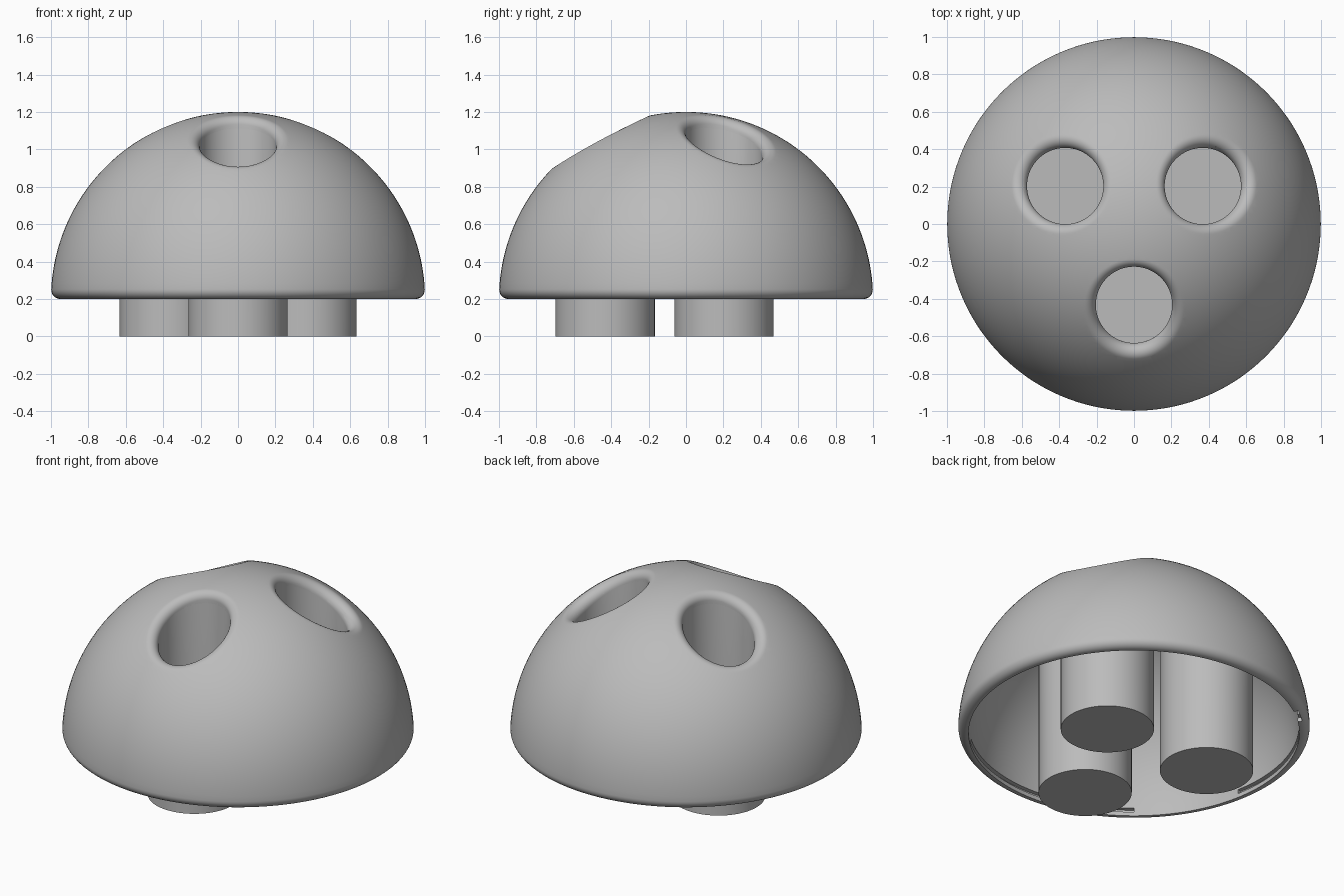
import bpy, bmesh, math
from math import cos, sin, sqrt, pi, radians

if "Cube" in bpy.data.objects:
    bpy.data.objects.remove(bpy.data.objects["Cube"])

BASE = 0.2        # height of the dome's rim
INNER = 0.94      # inside radius of the dome
FILLET = 0.05     # rounding radius of rim and hole edges
HOLE, TUBE = 0.204, 0.265
FLOOR = 0.06      # pocket floor height
CENTRES = [(0, -0.432), (0.368, 0.203), (-0.368, 0.203)]
SIDES = 96

grey = bpy.data.materials.new("grey")
grey.use_nodes = True
grey.diffuse_color = (0.5, 0.5, 0.5, 1)
grey.node_tree.nodes["Principled BSDF"].inputs["Base Color"].default_value = (0.5, 0.5, 0.5, 1)


def skin(name, rings, loop_ends=False):
    """Bridge equal closed rings of points, then cap the ends or join them."""
    bm = bmesh.new()
    loops = [[bm.verts.new(p) for p in ring] for ring in rings]
    n = len(loops[0])
    pairs = list(zip(loops, loops[1:]))
    if loop_ends:
        pairs.append((loops[-1], loops[0]))
    else:
        bm.faces.new(loops[0])
        bm.faces.new(loops[-1])
    for a, b in pairs:
        for i in range(n):
            j = (i + 1) % n
            bm.faces.new((a[i], a[j], b[j], b[i]))
    bmesh.ops.recalc_face_normals(bm, faces=bm.faces)
    mesh = bpy.data.meshes.new(name)
    bm.to_mesh(mesh)
    bm.free()
    mesh.materials.append(grey)
    obj = bpy.data.objects.new(name, mesh)
    bpy.context.collection.objects.link(obj)
    return obj


def circle(c, r, height):
    """Ring around c whose height is a function of x and y."""
    pts = []
    for i in range(SIDES):
        a = 2 * pi * i / SIDES
        x, y = c[0] + r * cos(a), c[1] + r * sin(a)
        pts.append((x, y, height(x, y)))
    return pts


def on_sphere(radius):
    return lambda x, y: BASE + sqrt(radius ** 2 - x * x - y * y)


def hole_cutter(c):
    """Straight bore that flares into the dome along a rolling-ball fillet."""
    rings = [circle(c, HOLE, lambda x, y: FLOOR)]
    steps = 10
    centres = circle(c, HOLE + FILLET, on_sphere(1 - FILLET))
    for k in range(steps + 1):
        ring = []
        for i, (x, y, z) in enumerate(centres):
            a = 2 * pi * i / SIDES
            inward = (-cos(a), -sin(a), 0)
            outward = [v / (1 - FILLET) for v in (x, y, z - BASE)]
            angle = math.acos(sum(p * q for p, q in zip(inward, outward)))
            t = k / steps
            u, v = sin((1 - t) * angle) / sin(angle), sin(t * angle) / sin(angle)
            ring.append([m + FILLET * (u * p + v * q)
                         for m, p, q in zip((x, y, z), inward, outward)])
        rings.append(ring)
    rings.append([(x * 1.2, y * 1.2, BASE + (z - BASE) * 1.2) for x, y, z in rings[-1]])
    return skin("hole_cutter", rings)


def arc_cutter(start, end, low, high):
    """Curved bar that cuts a groove into the inside of the rim."""
    n = max(2, int((end - start) / 3))
    rings = []
    for k in range(n + 1):
        a = radians(start + (end - start) * k / n)
        rings.append([(r * cos(a), r * sin(a), z) for r, z in
                      ((0.9, low), (0.965, low), (0.965, high), (0.9, high))])
    return skin("groove_cutter", rings)


def cut(obj, cutters):
    bpy.context.view_layer.objects.active = obj
    for cutter in cutters:
        mod = obj.modifiers.new("cut", 'BOOLEAN')
        mod.operation, mod.solver, mod.object = 'DIFFERENCE', 'EXACT', cutter
        bpy.ops.object.modifier_apply(modifier=mod.name)


# Dome shell: lathed profile with a rounded rim
rim_x = sqrt((1 - FILLET) ** 2 - FILLET ** 2)
tangent = math.asin(FILLET / (1 - FILLET))
top = radians(89.7)
profile = [(INNER * cos(top * (1 - k / 40)), BASE + INNER * sin(top * (1 - k / 40)))
           for k in range(41)]
for k in range(9):
    a = -pi / 2 + (pi / 2 + tangent) * k / 8
    profile.append((rim_x + FILLET * cos(a), BASE + FILLET + FILLET * sin(a)))
for k in range(1, 49):
    a = tangent + (top - tangent) * k / 48
    profile.append((cos(a), BASE + sin(a)))
SIDES = 144
dome = skin("dome", [circle((0, 0), r, lambda x, y, z=z: z) for r, z in profile], True)
# Close the tiny openings at the pole
bm = bmesh.new()
bm.from_mesh(dome.data)
pole = [f for f in bm.faces if all(v.co.xy.length < 0.01 for v in f.verts)]
bmesh.ops.delete(bm, geom=pole, context='FACES_ONLY')
bmesh.ops.holes_fill(bm, edges=[e for e in bm.edges if e.is_boundary], sides=0)
bmesh.ops.recalc_face_normals(bm, faces=bm.faces)
bm.to_mesh(dome.data)
bm.free()
SIDES = 96

# Closed tubes hanging below each hole
holes = [hole_cutter(c) for c in CENTRES]
tubes = []
for label, c, hole in zip(("front", "left", "right"), CENTRES, holes):
    tube = skin(label + "_tube", [circle(c, TUBE, lambda x, y: 0),
                                  circle(c, TUBE, on_sphere(0.965)),
                                  circle(c, 0.15, on_sphere(0.965))])
    cut(tube, [hole])
    tubes.append(tube)

# Locking grooves inside the rim, three times around
grooves = []
for turn in (0, 120, 240):
    grooves.append(arc_cutter(turn - 130, turn - 49, 0.225, 0.25))
    grooves.append(arc_cutter(turn - 115, turn - 108, 0.19, 0.285))
cut(dome, holes + grooves)

for cutter in holes + grooves:
    bpy.data.objects.remove(cutter)

# Smooth shading with crisp edges
bpy.ops.object.select_all(action='DESELECT')
for obj in [dome] + tubes:
    obj.select_set(True)
bpy.context.view_layer.objects.active = dome
bpy.ops.object.shade_smooth_by_angle(angle=radians(30))
